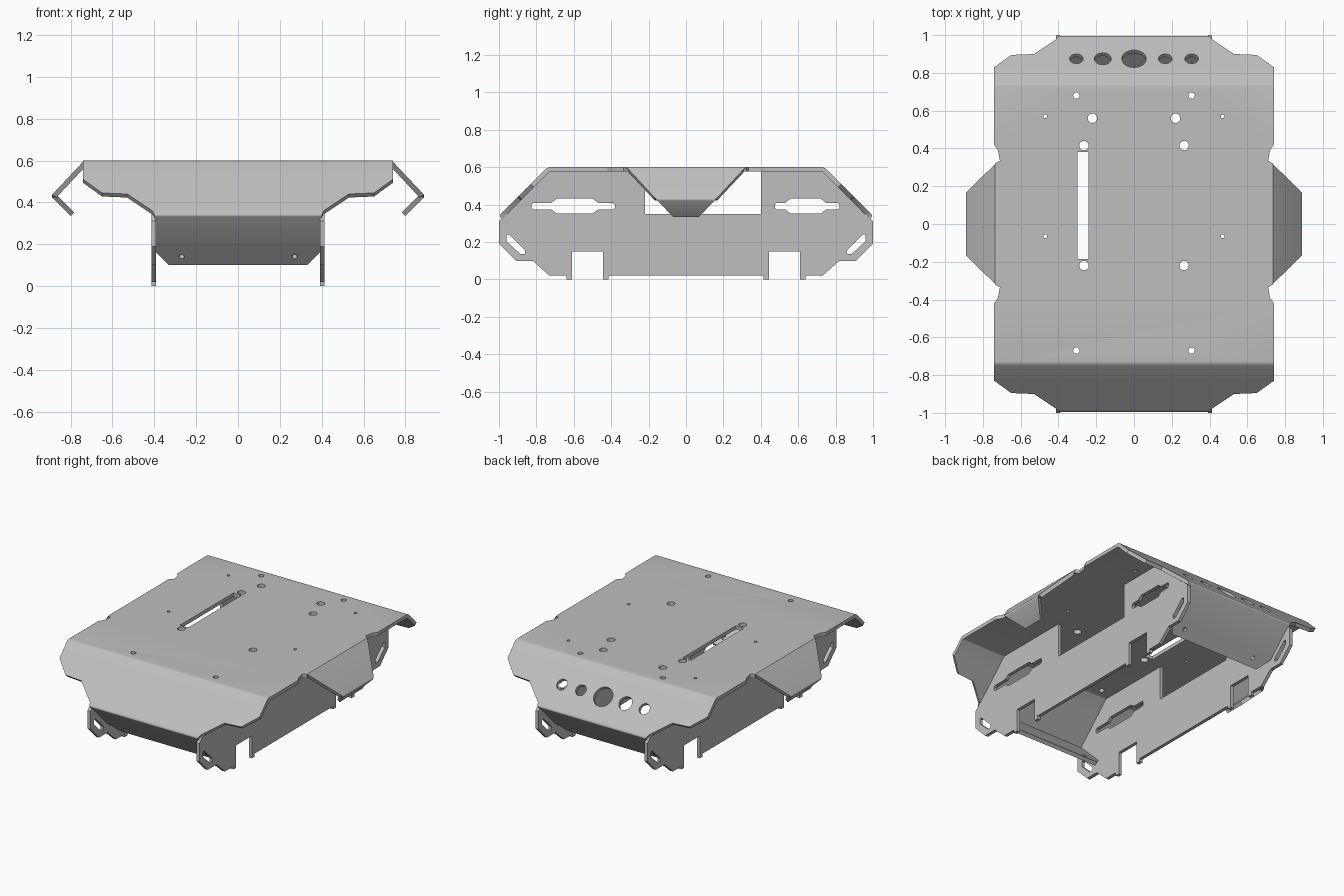
import bpy, bmesh, math
from mathutils import Matrix, Vector

cube = bpy.data.objects.get("Cube")
if cube:
    bpy.data.objects.remove(cube, do_unlink=True)

THICK = 0.024
steel = bpy.data.materials.new("bare_steel_grey")
steel.use_nodes = True
GREY = (0.52, 0.52, 0.52, 1)
steel.diffuse_color = GREY
steel.node_tree.nodes["Principled BSDF"].inputs["Base Color"].default_value = GREY


def make_object(name, bm):
    mesh = bpy.data.meshes.new(name)
    bm.to_mesh(mesh)
    bm.free()
    mesh.materials.append(steel)
    ob = bpy.data.objects.new(name, mesh)
    bpy.context.collection.objects.link(ob)
    return ob


def folded_sheet(name, stations, turn=0):
    """Sheet through (distance, height, half width) stations, with rounded folds."""
    bm = bmesh.new()
    rows = [[bm.verts.new((s * w, y, z)) for s in (1, -1)] for y, z, w in stations]
    for a, b in zip(rows, rows[1:]):
        bm.faces.new((a[0], a[1], b[1], b[0]))
    bmesh.ops.rotate(bm, verts=bm.verts, matrix=Matrix.Rotation(turn, 3, 'Z'))
    ob = make_object(name, bm)
    bend = ob.modifiers.new("bend", 'BEVEL')
    bend.width = 0.012
    bend.segments = 3
    bend.limit_method = 'ANGLE'
    bend.use_clamp_overlap = False
    solid = ob.modifiers.new("thickness", 'SOLIDIFY')
    solid.thickness = THICK
    solid.offset = -1
    solid.use_even_offset = True
    return ob


def add_prism(bm, outline, x0, x1):
    """Outline in (y, z) extruded along x."""
    face = bm.faces.new([bm.verts.new((x0, y, z)) for y, z in outline])
    ext = bmesh.ops.extrude_face_region(bm, geom=[face])["geom"]
    verts = [v for v in ext if isinstance(v, bmesh.types.BMVert)]
    bmesh.ops.translate(bm, verts=verts, vec=(x1 - x0, 0, 0))
    bmesh.ops.recalc_face_normals(bm, faces=bm.faces)


def add_drill(bm, centre, axis, radius):
    rot = Vector(axis).to_track_quat('Z', 'Y').to_matrix().to_4x4()
    bmesh.ops.create_cone(bm, cap_ends=True, segments=24, radius1=radius,
                          radius2=radius, depth=0.12,
                          matrix=Matrix.Translation(centre) @ rot)


def cut(ob, cutter):
    mod = ob.modifiers.new("holes", 'BOOLEAN')
    mod.object = cutter
    mod.operation = 'DIFFERENCE'
    mod.solver = 'EXACT'


# Main folded deck: back lower panel, back flap and half of the top
slope = lambda y, w: (y, 1.34 - y, w)
half = [(0.76, 0.10, 0.33), (0.83, 0.17, 0.40), (1.0, 0.34, 0.40),
        slope(0.98, 0.41), slope(0.90, 0.53), slope(0.895, 0.65),
        slope(0.83, 0.74), (0.74, 0.6, 0.74), (0.42, 0.6, 0.74),
        (0.39, 0.6, 0.72), (0.335, 0.6, 0.71), (0.32, 0.6, 0.735)]
deck = folded_sheet("folded_deck", half + [(-y, z, w) for y, z, w in reversed(half)])

# Side wings, bent down and then back in
wing = [(0.80, 0.335, 0.07), (0.895, 0.43, 0.16), (0.735, 0.6, 0.318)]
parts = [deck,
         folded_sheet("left_wing", wing, -math.pi / 2),
         folded_sheet("right_wing", wing, math.pi / 2)]

# Drills for the deck
bm = bmesh.new()
for s in (-1, 1):
    for x, y, r in ((0.305, 0.68, 0.017), (0.305, -0.67, 0.017), (0.22, 0.56, 0.025),
                    (0.265, 0.415, 0.025), (0.265, -0.22, 0.025),
                    (0.47, 0.57, 0.01), (0.47, -0.065, 0.01)):
        add_drill(bm, (s * x, y, 0.6), (0, 0, 1), r)
    for x in (-0.27, 0.27):
        add_drill(bm, (x, s * 0.80, 0.14), (0, s, -1), 0.013)
for x, r in ((0, 0.065), (-0.165, 0.045), (0.165, 0.036), (-0.305, 0.036), (0.305, 0.036)):
    add_drill(bm, (x, 0.875, 0.465), (0, 1, 1), r)
# Long slot in the top
add_prism(bm, [(-0.185, 0.5), (0.38, 0.5), (0.38, 0.7), (-0.185, 0.7)], -0.30, -0.24)
deck_cutter = make_object("deck_cutter", bm)
cut(deck, deck_cutter)

# Upright side plates with feet and wheel notches
edge = [(0.415, 0.02), (0.415, 0), (0.445, 0), (0.445, 0.15), (0.61, 0.15), (0.61, 0),
        (0.64, 0), (0.64, 0.02), (0.73, 0.02), (0.82, 0.10), (0.91, 0.10),
        (1.0, 0.19), (1.0, 0.31), (0.735, 0.578)]
outline = edge + [(-y, z) for y, z in reversed(edge)]

# Window, stepped slots and end slots shared by both plates
bm = bmesh.new()
add_prism(bm, [(-0.22, 0.35), (0.4, 0.35), (0.4, 0.62), (-0.22, 0.62)], -0.5, 0.5)


def stepped_slot(y0, y1, m0, m1):
    top = [(y0, 0.01), (y0 + 0.01, 0.018), (m0 - 0.03, 0.018), (m0, 0.04),
           (m1, 0.04), (m1 + 0.03, 0.018), (y1 - 0.01, 0.018), (y1, 0.01)]
    ring = top + [(y, -z) for y, z in reversed(top)]
    add_prism(bm, [(y, 0.392 + z) for y, z in ring], -0.5, 0.5)


stepped_slot(-0.825, -0.38, -0.69, -0.5)
stepped_slot(0.475, 0.82, 0.56, 0.72)
for s in (-1, 1):
    add_prism(bm, [(s * y, z) for y, z in ((0.96, 0.24), (0.96, 0.205), (0.885, 0.135),
                                           (0.86, 0.135), (0.86, 0.155), (0.945, 0.24))],
              -0.5, 0.5)
plate_cutter = make_object("plate_cutter", bm)

for name, s in (("left_side_plate", 1), ("right_side_plate", -1)):
    bm = bmesh.new()
    add_prism(bm, outline, s * 0.392, s * 0.414)
    plate = make_object(name, bm)
    cut(plate, plate_cutter)
    parts.append(plate)

# Bake the modifiers, drop the cutters and shade
bpy.context.view_layer.update()
graph = bpy.context.evaluated_depsgraph_get()
baked = [bpy.data.meshes.new_from_object(ob.evaluated_get(graph)) for ob in parts]
for ob, mesh in zip(parts, baked):
    ob.modifiers.clear()
    ob.data = mesh
for cutter in (deck_cutter, plate_cutter):
    bpy.data.objects.remove(cutter, do_unlink=True)
bpy.ops.object.select_all(action='DESELECT')
for ob in parts:
    ob.select_set(True)
bpy.context.view_layer.objects.active = deck
bpy.ops.object.shade_smooth_by_angle(angle=math.radians(32))
